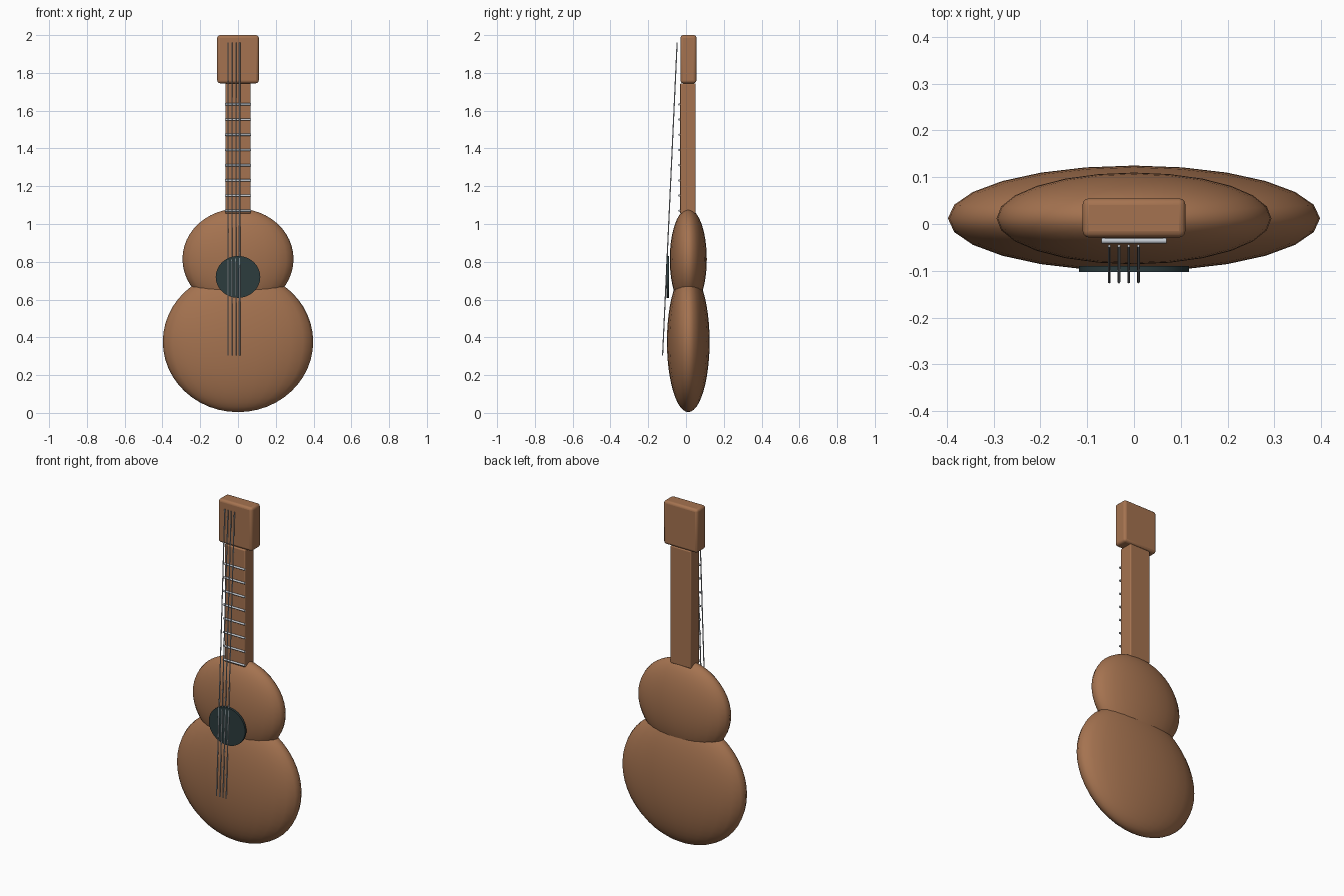
import bpy, math
from mathutils import Vector

if "Cube" in bpy.data.objects:
    bpy.data.objects.remove(bpy.data.objects["Cube"])


def material(name, rgb):
    m = bpy.data.materials.new(name)
    m.diffuse_color = (*rgb, 1)
    m.use_nodes = True
    m.node_tree.nodes["Principled BSDF"].inputs["Base Color"].default_value = m.diffuse_color
    return m


wood = material("warm brown wood", (0.376, 0.171, 0.08))
metal = material("pale steel", (0.57, 0.61, 0.66))
dark = material("dark slate", (0.025, 0.045, 0.048))


def finish(name, mat, angle=35):
    o = bpy.context.object
    o.name = name
    o.data.materials.append(mat)
    bpy.ops.object.transform_apply(location=False, rotation=True, scale=True)
    bpy.ops.object.shade_smooth_by_angle(angle=math.radians(angle))
    return o


def ellipsoid(name, loc, radii):
    bpy.ops.mesh.primitive_uv_sphere_add(segments=24, ring_count=24, radius=1, location=loc)
    bpy.context.object.scale = radii
    finish(name, wood, 60)


def block(name, lo, hi, bevel):
    lo, hi = Vector(lo), Vector(hi)
    bpy.ops.mesh.primitive_cube_add(size=1, location=(lo + hi) / 2)
    bpy.context.object.scale = hi - lo
    o = finish(name, wood)
    b = o.modifiers.new("rounded edges", 'BEVEL')
    b.width, b.segments = bevel, 3


def rod(name, a, b, radius, mat, sides=8):
    a, b = Vector(a), Vector(b)
    bpy.ops.mesh.primitive_cylinder_add(vertices=sides, radius=radius,
                                        depth=(b - a).length, location=(a + b) / 2)
    bpy.context.object.rotation_euler = (b - a).to_track_quat('Z', 'Y').to_euler()
    return finish(name, mat, 50)


# Body: two flattened bouts that run into each other
ellipsoid("lower_body", (0, 0.012, 0.377), (0.398, 0.113, 0.373))
ellipsoid("upper_body", (0, 0.012, 0.814), (0.294, 0.098, 0.267))

# Neck and headstock
block("neck", (-0.067, -0.031, 1.055), (0.067, 0.051, 1.745), 0.006)
block("headstock", (-0.11, -0.029, 1.745), (0.11, 0.055, 2.0), 0.014)

# Sound hole disc
rod("sound_hole", (0, -0.09, 0.72), (0, -0.103, 0.72), 0.118, dark, 32).scale.z = 0.94

# Frets
for i in range(8):
    z = 1.07 + i * 0.0805
    rod(f"fret_{i + 1}", (-0.07, -0.036, z), (0.07, -0.036, z), 0.006, metal)

# Strings, sloping forward towards the bottom
for i in range(4):
    x = -0.053 + i * 0.0208
    rod(f"string_{i + 1}", (x, -0.124, 0.305), (x, -0.047, 1.96), 0.003, metal)
